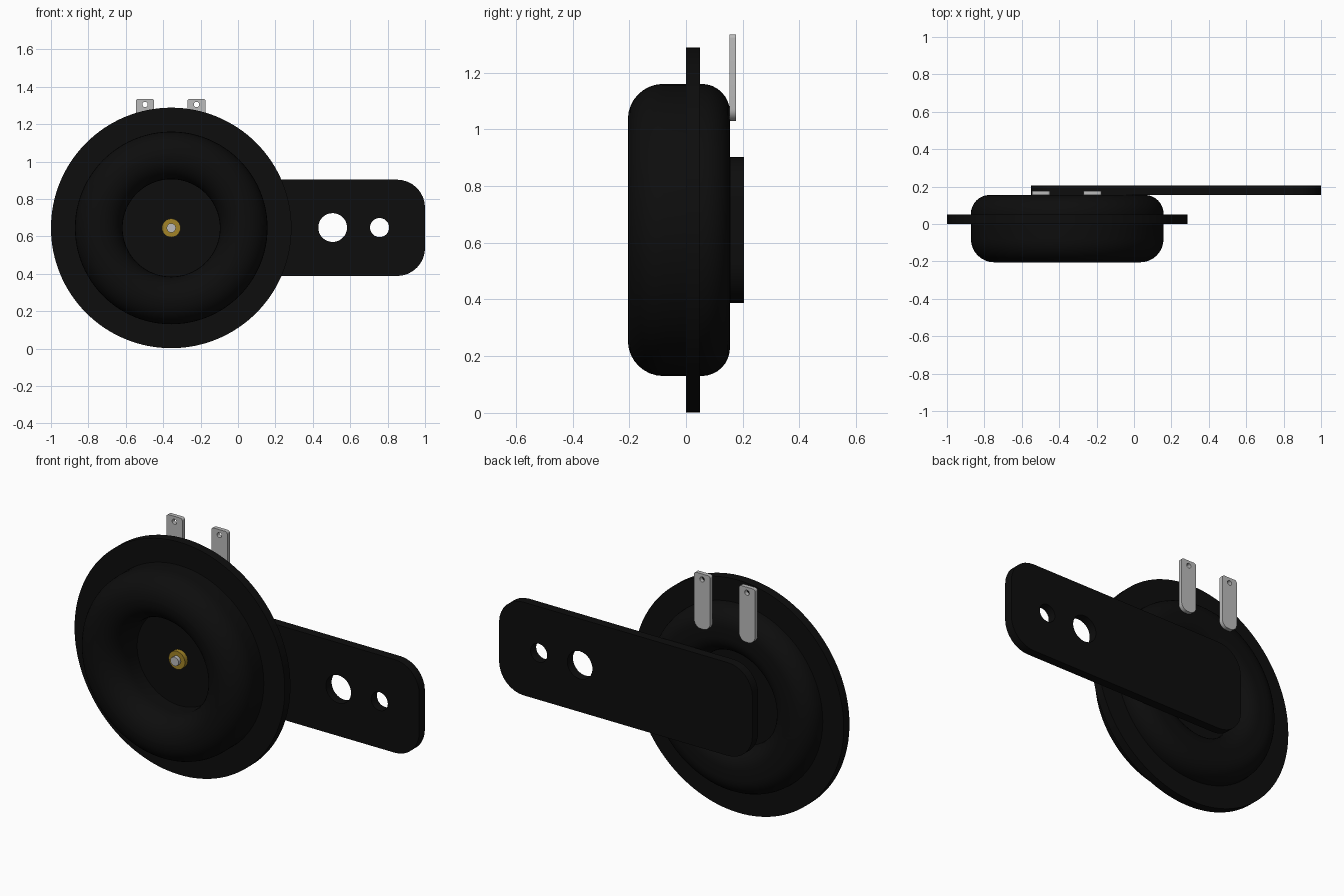
import bpy
import bmesh
from math import pi, sin, cos, radians
from mathutils import Matrix, Vector

if "Cube" in bpy.data.objects:
    bpy.data.objects.remove(bpy.data.objects["Cube"])

CX, CZ = -0.357, 0.645   # axis of the round housing


def material(name, color):
    m = bpy.data.materials.new(name)
    m.use_nodes = True
    m.diffuse_color = (*color, 1)
    bsdf = m.node_tree.nodes["Principled BSDF"]
    bsdf.inputs["Base Color"].default_value = (*color, 1)
    bsdf.inputs["Roughness"].default_value = 0.5
    return m


black = material("black paint", (0.004, 0.004, 0.004))
brass = material("brass", (0.36, 0.23, 0.02))
steel = material("steel", (0.5, 0.5, 0.5))


def arc(cx, cy, r, start, end, steps=8):
    """Points on an arc, angles in degrees."""
    angles = [radians(start + (end - start) * i / steps) for i in range(steps + 1)]
    return [(cx + r * cos(a), cy + r * sin(a)) for a in angles]


def smooth(ob):
    bpy.ops.object.select_all(action='DESELECT')
    ob.select_set(True)
    bpy.context.view_layer.objects.active = ob
    bpy.ops.object.shade_smooth_by_angle(angle=radians(35))


def lathe(name, profile, mat, steps=96, closed=False):
    """Spin (radius, y) points around the housing axis."""
    bm = bmesh.new()
    verts = [bm.verts.new((r, y, 0)) for r, y in profile]
    edges = [bm.edges.new(p) for p in zip(verts, verts[1:])]
    if closed:
        edges.append(bm.edges.new((verts[-1], verts[0])))
    bmesh.ops.spin(bm, geom=verts + edges, cent=(0, 0, 0), axis=(0, 1, 0),
                   angle=2 * pi, steps=steps)
    bmesh.ops.remove_doubles(bm, verts=bm.verts, dist=0.0005)
    bmesh.ops.recalc_face_normals(bm, faces=bm.faces)
    me = bpy.data.meshes.new(name)
    bm.to_mesh(me)
    bm.free()
    me.materials.append(mat)
    ob = bpy.data.objects.new(name, me)
    ob.location = (CX, 0, CZ)
    bpy.context.collection.objects.link(ob)
    smooth(ob)
    return ob


def rounded_rect(x0, x1, z0, z1, bottom, top):
    return (arc(x1 - top, z1 - top, top, 0, 90) + arc(x0 + top, z1 - top, top, 90, 180)
            + arc(x0 + bottom, z0 + bottom, bottom, 180, 270)
            + arc(x1 - bottom, z0 + bottom, bottom, 270, 360))


def plate(name, outline, holes, y0, y1, mat):
    """Flat plate in the XZ plane with round holes (x, z, radius)."""
    cu = bpy.data.curves.new(name, 'CURVE')
    cu.dimensions = '2D'
    cu.fill_mode = 'BOTH'
    cu.extrude = (y1 - y0) / 2
    for pts in [outline] + [arc(x, z, r, 0, 350, 35) for x, z, r in holes]:
        sp = cu.splines.new('POLY')
        sp.points.add(len(pts) - 1)
        for p, (x, z) in zip(sp.points, pts):
            p.co = (x, z, 0, 1)
        sp.use_cyclic_u = True
    cu.materials.append(mat)
    tmp = bpy.data.objects.new(name + " outline", cu)
    bpy.context.collection.objects.link(tmp)
    bpy.context.view_layer.update()
    me = bpy.data.meshes.new_from_object(
        tmp.evaluated_get(bpy.context.evaluated_depsgraph_get()))
    bpy.data.objects.remove(tmp)
    me.name = name
    me.transform(Matrix.Translation(Vector((0, (y0 + y1) / 2, 0)))
                 @ Matrix.Rotation(pi / 2, 4, 'X'))
    bm = bmesh.new()
    bm.from_mesh(me)
    bmesh.ops.remove_doubles(bm, verts=bm.verts, dist=0.0002)
    bmesh.ops.recalc_face_normals(bm, faces=bm.faces)
    bm.to_mesh(me)
    bm.free()
    ob = bpy.data.objects.new(name, me)
    bpy.context.collection.objects.link(ob)
    smooth(ob)
    return ob


def disc(name, r, y0, y1, mat, steps=96):
    return lathe(name, [(0, y0), (r, y0), (r, y1), (0, y1)], mat, steps)


# Flat diaphragm with its wide rim
disc("diaphragm_rim", 0.643, 0, 0.05, black, 128)

# Rounded ring housing, open in the middle on both faces
inner, outer, front, back = 0.26, 0.515, -0.205, 0.155
rf, rb = 0.125, 0.1
section = (arc(outer - rf, front + rf, rf, 0, -90)
           + arc(inner + rf, front + rf, rf, -90, -180)
           + arc(inner + rb, back - rb, rb, 180, 90)
           + arc(outer - rb, back - rb, rb, 90, 0))
lathe("housing_ring", section, black, closed=True)

# Centre fastener
disc("brass_nut", 0.05, -0.025, 0.0, brass, 24)
disc("centre_bolt", 0.025, -0.045, 0.16, steel, 16)

# Mounting bracket with two bolt holes
plate("mounting_bracket", rounded_rect(-0.55, 1.0, 0.388, 0.903, 0.15, 0.15),
      [(0.506, CZ + 0.002, 0.077), (0.757, CZ + 0.002, 0.051)], 0.155, 0.205, black)

# Pair of spade terminals
for side, x in (("right", -0.497), ("left", -0.222)):
    plate(side + "_terminal", rounded_rect(x - 0.049, x + 0.049, 1.03, 1.335, 0.042, 0.014),
          [(x, 1.305, 0.014)], 0.154, 0.177, steel)
